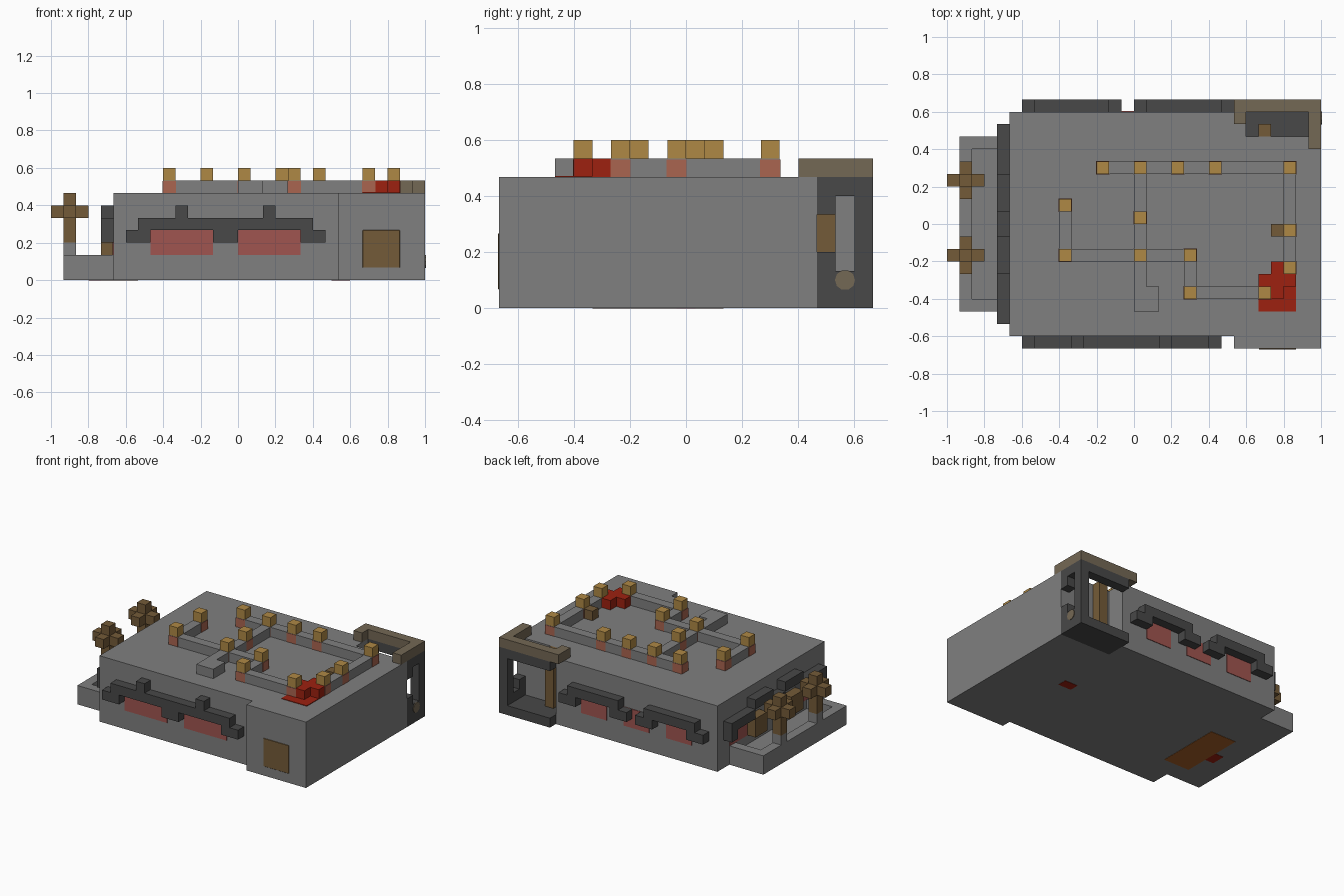
import bpy, bmesh, math

cube = bpy.data.objects.get("Cube")
if cube:
    bpy.data.objects.remove(cube, do_unlink=True)

U = 1 / 15  # block size of the whole model


def material(name, rgb):
    m = bpy.data.materials.new(name)
    m.use_nodes = True
    m.diffuse_color = (*rgb, 1)
    m.node_tree.nodes["Principled BSDF"].inputs["Base Color"].default_value = (*rgb, 1)
    return m


STONE = material("grey stone", (0.215, 0.215, 0.215))
DARK = material("dark stone", (0.065, 0.065, 0.065))
GOLD = material("gold wood", (0.43, 0.25, 0.06))
BROWN = material("brown wood", (0.175, 0.105, 0.04))
TAUPE = material("taupe wood", (0.175, 0.138, 0.09))
RED = material("red", (0.34, 0.015, 0.005))
COPPER = material("copper", (0.40, 0.13, 0.08))
GLASS = material("red glass", (0.35, 0.09, 0.08))
ORANGE = material("orange wood", (0.40, 0.12, 0.02))


def boxes(name, mat, *ranges):
    """One object from boxes given as (x0, x1, y0, y1, z0, z1) in blocks."""
    bm = bmesh.new()
    for x0, x1, y0, y1, z0, z1 in ranges:
        made = bmesh.ops.create_cube(bm, size=1)
        for v in made["verts"]:
            v.co.x = (x1 if v.co.x > 0 else x0) * U
            v.co.y = (y1 if v.co.y > 0 else y0) * U
            v.co.z = (z1 if v.co.z > 0 else z0) * U
    me = bpy.data.meshes.new(name)
    bm.to_mesh(me)
    bm.free()
    me.materials.append(mat)
    ob = bpy.data.objects.new(name, me)
    bpy.context.collection.objects.link(ob)
    return ob


# Main hall with the open back corner
boxes("hall", STONE, (-10, 8, -9, 9, 0, 7), (8, 9, -10, 9, 0, 7), (9, 15, -10, 7, 0, 7))

# Corner porch: floor, side wall with openings, lintel
boxes("porch_frame", DARK,
      (9, 15, 7, 10, 0, 1), (14, 15, 7, 10, 1, 2), (9, 15, 9, 10, 6, 7),
      (14, 15, 7, 9, 6, 7), (14, 15, 9, 10, 2, 6),
      (14, 15, 7, 8, 2, 3), (14, 15, 7, 8, 5, 6))
boxes("porch_post", BROWN, (10, 11, 7, 8, 1, 7))
boxes("porch_cap", TAUPE, (8, 15, 9, 10, 7, 8), (8, 9, 8, 9, 7, 8), (14, 15, 6, 9, 7, 8))
bpy.ops.mesh.primitive_cylinder_add(vertices=10, radius=0.036, depth=0.008,
                                    location=(1.0, 8.5 * U, 1.5 * U),
                                    rotation=(0, math.pi / 2, 0))
knob = bpy.context.object
knob.name = "porch_round_plate"
knob.data.materials.append(TAUPE)

# Front trim and windows
boxes("front_trim", DARK,
      (-8, 6, -10, -9, 4, 5), (-9, -7, -10, -9, 3, 4), (5, 7, -10, -9, 3, 4),
      (-2, 0, -10, -9, 3, 4), (-5, -4, -10, -9, 5, 6), (2, 3, -10, -9, 5, 6))
boxes("front_windows", GLASS, (-7, -2, -9.06, -9, 2, 4), (0, 5, -9.06, -9, 2, 4))

# Front door panel with softened corners
door = boxes("front_door", BROWN, (10, 13, -10.06, -10, 1, 4))
bev = door.modifiers.new("corners", 'BEVEL')
bev.width = 0.003

# Back trim in two matching runs, with windows
for i, x in enumerate((-9, 0)):
    boxes(f"back_trim_{i + 1}", DARK, (x + 1, x + 7, 9, 10, 4, 5),
          (x, x + 2, 9, 10, 3, 4), (x + 6, x + 8, 9, 10, 3, 4))
boxes("back_windows", GLASS, *[(x, x + 3, 9, 9.06, 2, 4) for x in (-7, -2, 3)])

# Side trim, windows and small wood blocks, mirrored front to back
for side, s in (("back", 1), ("front", -1)):
    def flip(x0, x1, y0, y1, z0, z1):
        a, b = sorted((s * y0, s * y1))
        return x0, x1, a, b, z0, z1
    boxes(f"side_trim_{side}", DARK, flip(-11, -10, 4, 8, 4, 5), flip(-11, -10, 7, 8, 3, 4),
          flip(-11, -10, 1, 4, 5, 6), flip(-11, -10, 0, 1, 4, 5))
    boxes(f"side_window_{side}", GLASS, flip(-10.06, -10, 4, 7, 2, 4))
    boxes(f"side_block_{side}", BROWN, flip(-11, -10, 2, 4, 2, 4))

# Balcony with a raised rim
boxes("balcony", STONE, (-14, -10, -7, 7, 0, 1), (-14, -13, -7, 7, 1, 2),
      (-13, -10, 6, 7, 1, 2), (-13, -10, -7, -6, 1, 2))

# Crossed wooden tops on balcony posts
for i, y in enumerate((3, -3)):
    boxes(f"balcony_post_{i + 1}", STONE, (-14, -13, y, y + 1, 2, 3))
    boxes(f"balcony_cross_{i + 1}", BROWN, (-14, -13, y, y + 1, 3, 7),
          (-15, -12, y, y + 1, 5, 6), (-14, -13, y - 1, y + 2, 5, 6))

# Roof walls laid out as a maze
walls = [(-3, 13, 4, 5), (12, 13, -4, 5), (0, 1, -7, 5), (1, 2, -7, -5),
         (-6, 5, -3, -2), (-6, -5, -3, 2), (4, 5, -6, -2), (4, 11, -6, -5)]
boxes("roof_walls", STONE, *[(*w, 7, 8) for w in walls])

# Roof posts: copper base and gold cap
spots = [(-6, 1), (-6, -3), (0, 0), (0, -3), (4, -3), (4, -6), (10, -6), (12, -4),
         (12, -1), (12, 4), (6, 4), (3, 4), (0, 4), (-3, 4)]
e = 0.04
boxes("roof_post_bases", COPPER,
      *[(x - e, x + 1 + e, y - e, y + 1 + e, 7, 8 - e) for x, y in spots])
boxes("roof_post_caps", GOLD, *[(x, x + 1, y, y + 1, 8, 9) for x, y in spots])

# Red cross with its flat patch, and a wooden step
boxes("red_patch", RED, (10, 13, -7, -4, 7, 7.06), (11, 13, -4, -3, 7, 7.06))
boxes("red_cross", RED, (11, 12, -6, -3, 7, 8), (10, 13, -5, -4, 7, 8))
boxes("roof_step", BROWN, (11, 12, -1, 0, 7, 8))

# Flat patches on the underside
boxes("under_hatch", ORANGE, (-11, -8, -5, 2, -0.03, 0.03))
boxes("under_spots", RED, (-12, -11, -2.5, -1, -0.03, 0.03), (7.5, 9, -0.5, 0.5, -0.03, 0.03))
